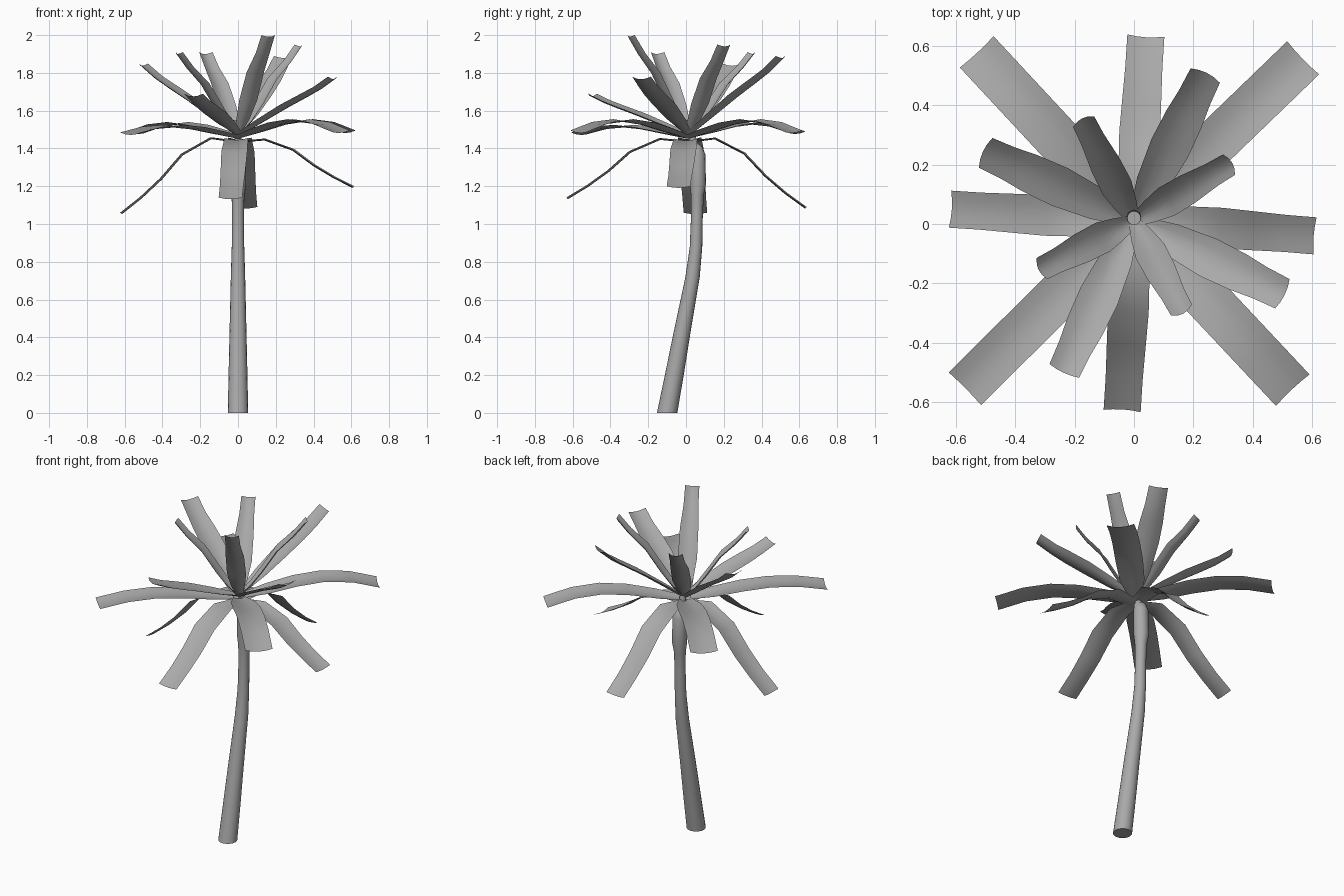
import bpy, bmesh, math
from mathutils import Vector

cube = bpy.data.objects.get("Cube")
if cube:
    bpy.data.objects.remove(cube, do_unlink=True)

# One plain grey for the whole tree
grey = bpy.data.materials.new("plain_grey")
grey.use_nodes = True
colour = (0.4, 0.4, 0.4, 1)
grey.diffuse_color = colour
grey.node_tree.nodes["Principled BSDF"].inputs["Base Color"].default_value = colour


def finish(name, bm, angle):
    mesh = bpy.data.meshes.new(name)
    bm.to_mesh(mesh)
    bm.free()
    obj = bpy.data.objects.new(name, mesh)
    bpy.context.collection.objects.link(obj)
    mesh.materials.append(grey)
    bpy.ops.object.select_all(action="DESELECT")
    obj.select_set(True)
    bpy.context.view_layer.objects.active = obj
    bpy.ops.object.shade_smooth_by_angle(angle=math.radians(angle))
    return obj


def bridge(bm, rows, closed):
    """Fill quads between neighbouring rows of vertices."""
    for low, high in zip(rows, rows[1:]):
        n = len(low)
        for i in range(n if closed else n - 1):
            j = (i + 1) % n
            bm.faces.new((low[i], low[j], high[j], high[i]))


def trunk(stations, sides=16):
    """Leaning tube through (y, z, radius) stations, capped at both ends."""
    bm = bmesh.new()
    rings = []
    for y, z, r in stations:
        ring = []
        for k in range(sides):
            a = math.tau * k / sides
            ring.append(bm.verts.new((r * math.cos(a), y + r * math.sin(a), z)))
        rings.append(ring)
    bridge(bm, rings, True)
    bm.faces.new(rings[0][::-1])
    bm.faces.new(rings[-1])
    finish("trunk", bm, 40)


def frond(name, tip, base_z, width, fold, profile):
    """Shallow trough-shaped leaf swept from the crown to its tip."""
    start = Vector((0, 0.01, base_z))
    end = Vector(tip)
    path = []
    for t, h, w in profile:
        p = start.lerp(end, t)
        p.z = base_z + (end.z - base_z) * h
        path.append((p, w * width / 2))
    out = Vector((end.x, end.y - start.y, 0)).normalized()
    side = Vector((-out.y, out.x, 0))
    bm = bmesh.new()
    rows = []
    for i, (p, half) in enumerate(path):
        before = path[max(i - 1, 0)][0]
        after = path[min(i + 1, len(path) - 1)][0]
        normal = (after - before).normalized().cross(side).normalized()
        row = []
        for s in (-1, -0.5, 0, 0.5, 1):
            row.append(bm.verts.new(p + side * (half * s) - normal * fold * (1 - s * s)))
        rows.append(row)
    bridge(bm, rows, False)
    bm.normal_update()
    if sum(f.normal.z for f in bm.faces) < 0:
        bmesh.ops.reverse_faces(bm, faces=bm.faces[:])
    finish(name, bm, 60)


# Curved trunk with swollen neck and a small nub in the crown
trunk([(-0.10, 0, 0.054), (-0.062, 0.2, 0.05), (-0.022, 0.42, 0.045),
       (0.035, 0.72, 0.038), (0.053, 0.88, 0.033), (0.058, 1.05, 0.031),
       (0.06, 1.15, 0.034), (0.063, 1.21, 0.043), (0.06, 1.37, 0.042),
       (0.052, 1.41, 0.034), (0.04, 1.43, 0.02), (0.025, 1.5, 0.018),
       (0.022, 1.51, 0.025), (0.02, 1.55, 0.023)])

# Leaf profiles: (distance, height, width) as fractions
droop = [(0, 0, 0.6), (0.23, -0.05, 1), (0.48, 0.18, 1.1),
         (0.66, 0.52, 1.05), (0.83, 0.78, 1), (1, 1, 1)]
arch = [(0, 0, 0.4), (0.2, 1.2, 0.9), (0.4, 2.4, 1),
        (0.6, 3, 1), (0.8, 2.5, 1), (1, 1, 1)]
rise = [(0, 0, 0.4), (0.25, 0.25, 1), (0.5, 0.5, 1.25),
        (0.7, 0.68, 1.2), (0.85, 0.82, 1.05), (1, 1, 1)]
upright = [(0, 0, 0.5), (0.17, 0.15, 1), (0.34, 0.34, 1.35),
           (0.57, 0.62, 1.3), (0.82, 0.82, 1.05), (1, 1, 1)]

# Tiers of four leaves: base height, width, fold, profile, tips
tiers = {
    "drooping_frond": (1.44, 0.125, 0.01, droop,
                       [(0.04, 0.635, 1.09), (-0.62, 0.05, 1.06),
                        (-0.04, -0.63, 1.14), (0.61, -0.04, 1.2)]),
    "arching_frond": (1.465, 0.155, 0.014, arch,
                      [(0.57, 0.56, 1.495), (-0.53, 0.58, 1.49),
                       (-0.57, -0.555, 1.485), (0.535, -0.56, 1.495)]),
    "rising_frond": (1.48, 0.11, 0.016, rise,
                     [(0.24, 0.5, 1.89), (-0.5, 0.24, 1.85),
                      (-0.235, -0.495, 1.69), (0.5, -0.235, 1.78)]),
    "upright_frond": (1.48, 0.08, 0.016, upright,
                      [(0.32, 0.2, 1.95), (-0.17, 0.345, 1.91),
                       (-0.31, -0.15, 1.91), (0.16, -0.29, 2.0)]),
}
for name, (base_z, width, fold, profile, tips) in tiers.items():
    for number, tip in enumerate(tips, 1):
        frond(f"{name}_{number}", tip, base_z, width, fold, profile)
